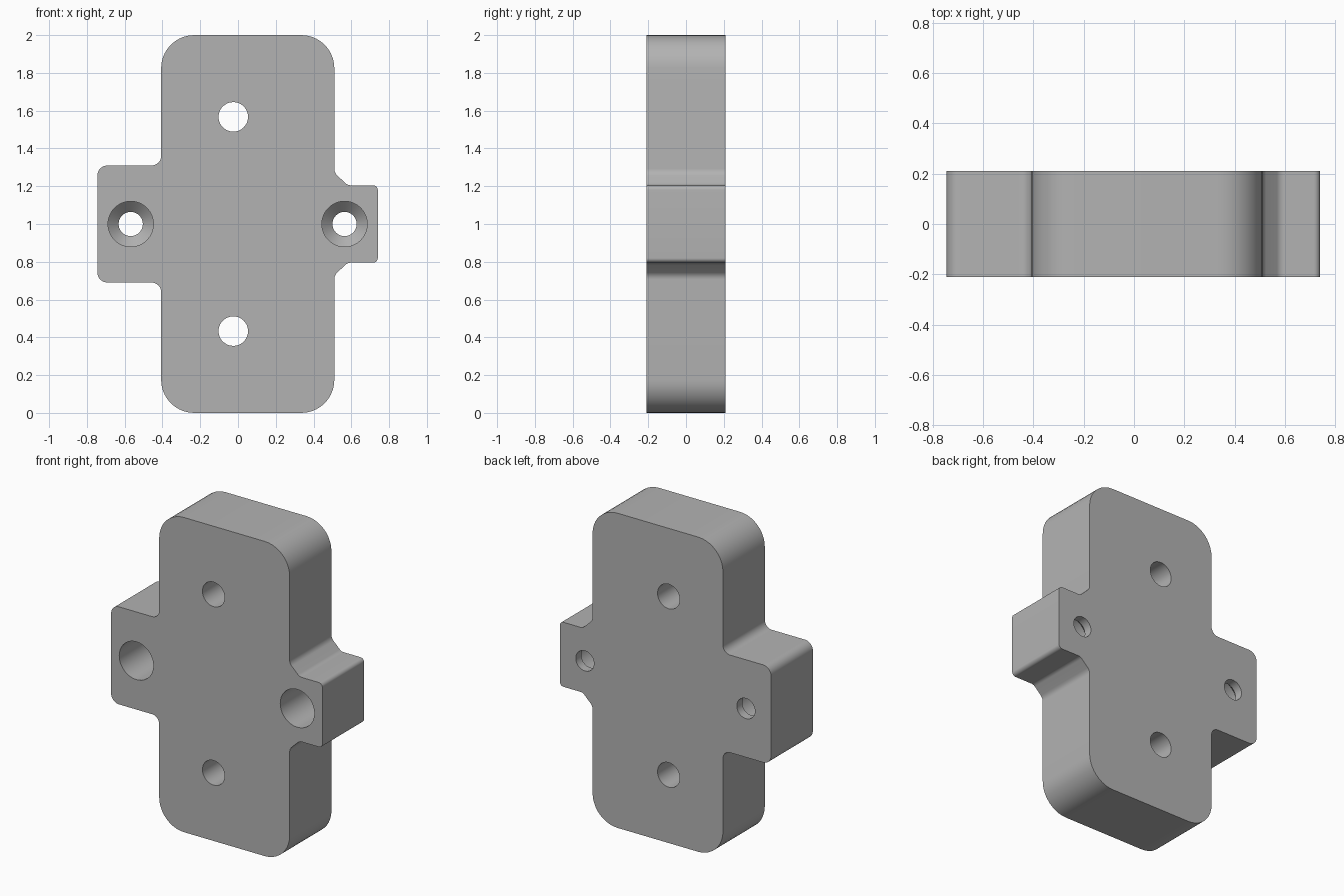
import bpy, bmesh, math
from mathutils import Vector

if "Cube" in bpy.data.objects:
    bpy.data.objects.remove(bpy.data.objects["Cube"])

HALF_DEPTH = 0.21
MID_Z = 1.0

grey = bpy.data.materials.new("plain grey")
grey.use_nodes = True
grey.diffuse_color = (0.45, 0.45, 0.45, 1)
grey.node_tree.nodes["Principled BSDF"].inputs["Base Color"].default_value = grey.diffuse_color


def rounded(corners, steps=10):
    """Replace each (x, z, radius) corner with a tangent arc."""
    out = []
    for i, (x, z, r) in enumerate(corners):
        p = Vector((x, z))
        a = (Vector(corners[i - 1][:2]) - p).normalized()
        b = (Vector(corners[(i + 1) % len(corners)][:2]) - p).normalized()
        half = a.angle(b) / 2
        centre = p + (a + b).normalized() * r / math.sin(half)
        start = p + a * r / math.tan(half) - centre
        end = p + b * r / math.tan(half) - centre
        sweep = start.angle(end)
        for k in range(steps + 1):
            t = k / steps
            out.append(centre + (start * math.sin((1 - t) * sweep)
                                 + end * math.sin(t * sweep)) / math.sin(sweep))
    return out


def make_object(name, bm):
    bmesh.ops.recalc_face_normals(bm, faces=bm.faces)
    mesh = bpy.data.meshes.new(name)
    bm.to_mesh(mesh)
    bm.free()
    mesh.materials.append(grey)
    ob = bpy.data.objects.new(name, mesh)
    bpy.context.collection.objects.link(ob)
    return ob


def turned_cutter(name, x, z, profile, sides=64):
    """Solid of revolution about the y direction from (y, radius) pairs."""
    bm = bmesh.new()
    rings = []
    for y, r in profile:
        rings.append([bm.verts.new((x + r * math.cos(math.tau * k / sides), y,
                                    z + r * math.sin(math.tau * k / sides)))
                      for k in range(sides)])
    for lo, hi in zip(rings, rings[1:]):
        for k in range(sides):
            n = (k + 1) % sides
            bm.faces.new((lo[k], lo[n], hi[n], hi[k]))
    bm.faces.new(rings[0])
    bm.faces.new(rings[-1])
    ob = make_object(name, bm)
    ob.hide_render = True
    return ob


# Plate outline: upper half from right tab to left tab, mirrored below
upper = [(0.74, 1.205, 0.025), (0.58, 1.205, 0.04), (0.51, 1.272, 0.05),
         (0.51, 2.0, 0.175), (-0.407, 2.0, 0.175),
         (-0.407, 1.31, 0.05), (-0.745, 1.31, 0.055)]
lower = [(x, 2 * MID_Z - z, r) for x, z, r in reversed(upper)]
bm = bmesh.new()
face = bm.faces.new([bm.verts.new((p.x, -HALF_DEPTH, p.y)) for p in rounded(upper + lower)])
wall = bmesh.ops.extrude_face_region(bm, geom=[face])
bmesh.ops.translate(bm, vec=(0, 2 * HALF_DEPTH, 0),
                    verts=[v for v in wall["geom"] if isinstance(v, bmesh.types.BMVert)])
plate = make_object("mounting_plate", bm)

# Plain holes in the body, deep countersunk screw holes in the tabs
plain = [(-0.3, 0.078), (0.3, 0.078)]
countersunk = [(-0.3, 0.12), (0.1, 0.12), (0.155, 0.064), (0.3, 0.064)]
cutters = [turned_cutter("upper_hole_cutter", -0.025, 1.567, plain),
           turned_cutter("lower_hole_cutter", -0.025, 0.433, plain),
           turned_cutter("right_screw_cutter", -0.568, MID_Z, countersunk),
           turned_cutter("left_screw_cutter", 0.564, MID_Z, countersunk)]
bpy.context.view_layer.objects.active = plate
for cutter in cutters:
    mod = plate.modifiers.new(cutter.name, 'BOOLEAN')
    mod.operation = 'DIFFERENCE'
    mod.solver = 'EXACT'
    mod.object = cutter
    bpy.ops.object.modifier_apply(modifier=mod.name)
    bpy.data.objects.remove(cutter)

# Smooth the rounded walls, keep the rims sharp
bpy.ops.object.select_all(action='DESELECT')
plate.select_set(True)
bpy.ops.object.shade_smooth_by_angle(angle=math.radians(30))
